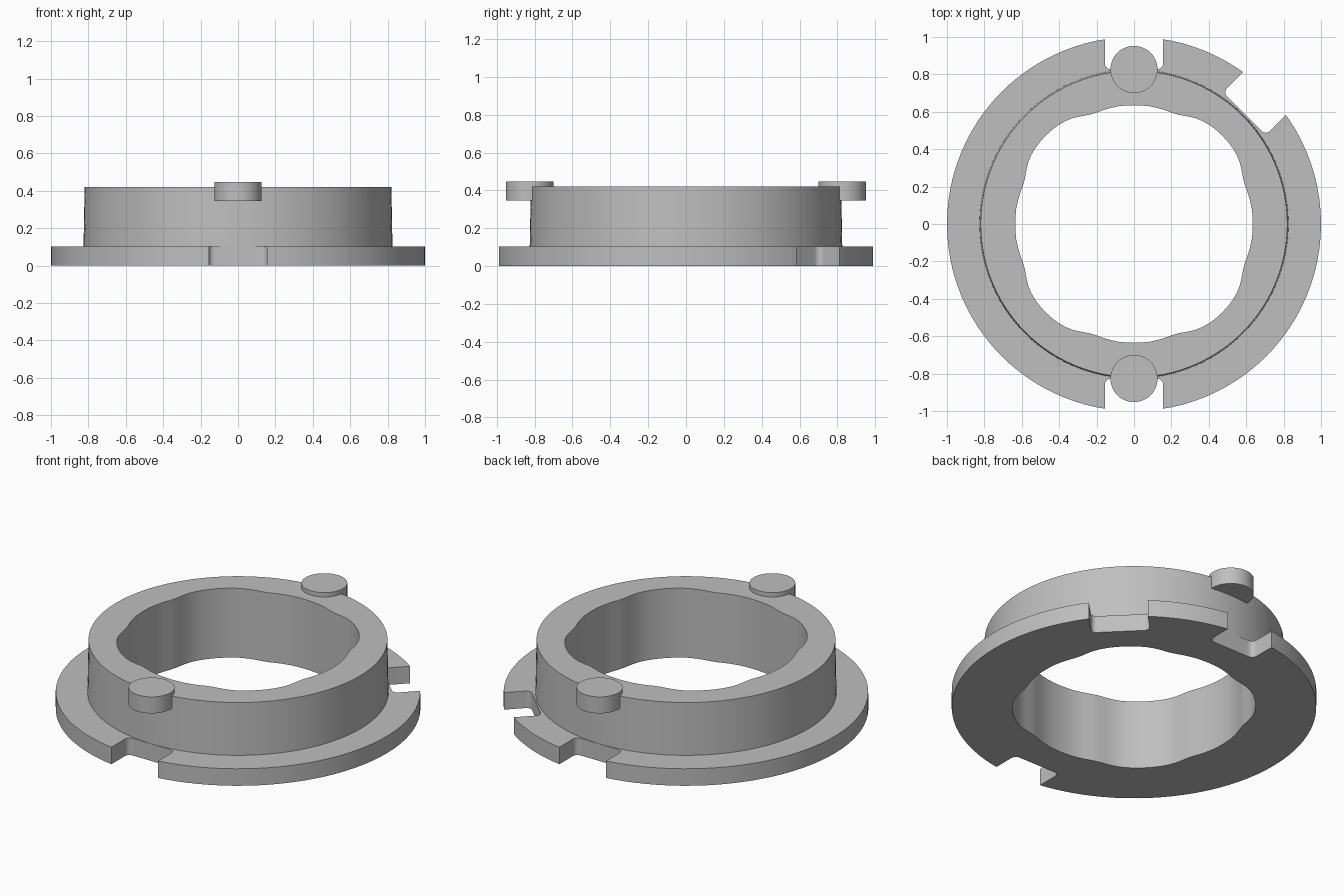
import bpy, bmesh
from math import sin, cos, pi, radians, degrees
from mathutils import Matrix

cube = bpy.data.objects.get("Cube")
if cube:
    bpy.data.objects.remove(cube, do_unlink=True)

SEGMENTS = 96

grey = bpy.data.materials.new("plain grey")
grey.use_nodes = True
COLOUR = (0.52, 0.52, 0.52, 1)
grey.diffuse_color = COLOUR
grey.node_tree.nodes["Principled BSDF"].inputs["Base Color"].default_value = COLOUR


def add_object(name, bm):
    bmesh.ops.recalc_face_normals(bm, faces=bm.faces)
    mesh = bpy.data.meshes.new(name)
    bm.to_mesh(mesh)
    bm.free()
    mesh.materials.append(grey)
    obj = bpy.data.objects.new(name, mesh)
    bpy.context.collection.objects.link(obj)
    return obj


def activate(obj):
    bpy.ops.object.select_all(action='DESELECT')
    obj.select_set(True)
    bpy.context.view_layer.objects.active = obj


def smooth(obj):
    activate(obj)
    bpy.ops.object.shade_smooth_by_angle(angle=radians(30))


# Bore radius by angle from the nearest axis: round arcs with four corner lobes
BORE = [(0, .635), (8, .635), (15, .631), (20, .627), (24, .634),
        (28, .649), (33, .661), (39, .667), (45, .668)]


def bore_radius(angle):
    a = degrees(angle) % 90
    a = min(a, 90 - a)
    for (a0, r0), (a1, r1) in zip(BORE, BORE[1:]):
        if a <= a1:
            return r0 + (r1 - r0) * (a - a0) / (a1 - a0)
    return BORE[-1][1]


# Flanged ring: one section swept round, None marks the lobed bore
SECTION = [(None, 0), (1, 0), (1, .103), (.826, .103), (.82, .42), (None, .42)]
bm = bmesh.new()
loops = []
for i in range(SEGMENTS):
    a = 2 * pi * i / SEGMENTS
    loops.append([bm.verts.new(((r or bore_radius(a)) * cos(a),
                                (r or bore_radius(a)) * sin(a), z))
                  for r, z in SECTION])
for i in range(SEGMENTS):
    here, after = loops[i], loops[(i + 1) % SEGMENTS]
    for j in range(len(SECTION)):
        k = (j + 1) % len(SECTION)
        bm.faces.new((here[j], after[j], after[k], here[k]))
ring = add_object("flanged_ring", bm)


# Notch cutter: slot with filleted inner corners, turned to its direction
def notch_cutter(angle, floor, half, fillet=.03):
    corner = [(floor + fillet * (1 - sin(t)), half - fillet * (1 - cos(t)))
              for t in (pi / 8 * n for n in range(5))]
    side = [(1.2, half)] + corner
    outline = side + [(x, -y) for x, y in reversed(side)]
    bm = bmesh.new()
    face = bm.faces.new([bm.verts.new((x, y, -.1)) for x, y in outline])
    out = bmesh.ops.extrude_face_region(bm, geom=[face])
    top = [v for v in out["geom"] if isinstance(v, bmesh.types.BMVert)]
    bmesh.ops.translate(bm, verts=top, vec=(0, 0, .4))
    bm.transform(Matrix.Rotation(radians(angle), 4, 'Z'))
    cutter = add_object("notch_cutter", bm)
    cutter.hide_render = True
    return cutter


for angle, floor, half in ((90, .828, .156), (270, .828, .156),
                           (45, .834, .162), (225, .834, .162)):
    cutter = notch_cutter(angle, floor, half)
    mod = ring.modifiers.new("notch", 'BOOLEAN')
    mod.operation = 'DIFFERENCE'
    mod.solver = 'EXACT'
    mod.object = cutter
    activate(ring)
    bpy.ops.object.modifier_apply(modifier=mod.name)
    bpy.data.objects.remove(cutter, do_unlink=True)
smooth(ring)

# Round locking pegs overhanging the front and back of the rim
for name, side in (("front_peg", -1), ("back_peg", 1)):
    bm = bmesh.new()
    bmesh.ops.create_cone(bm, cap_ends=True, segments=48, radius1=.126,
                          radius2=.126, depth=.1,
                          matrix=Matrix.Translation((0, side * .826, .396)))
    smooth(add_object(name, bm))
